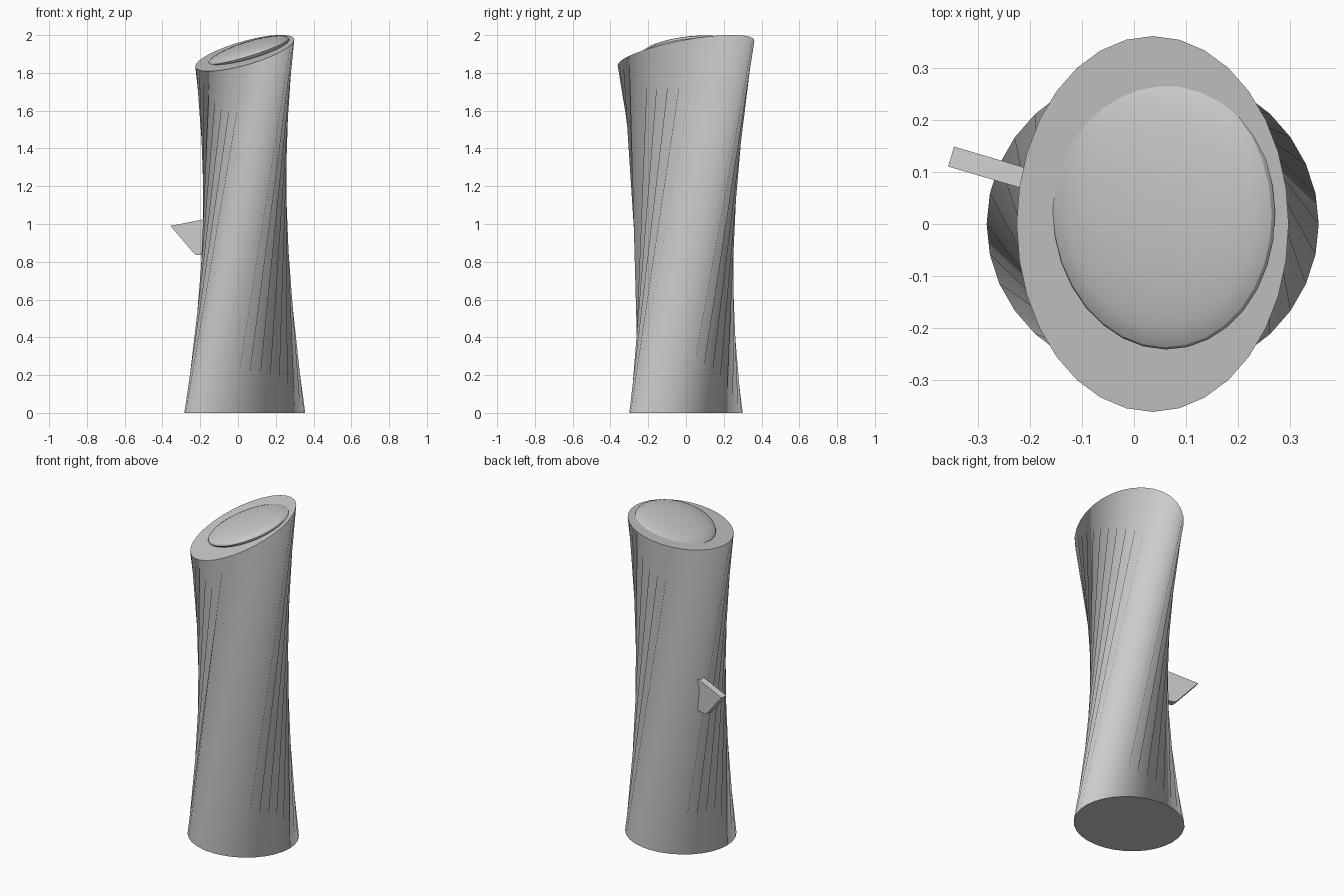
import bpy, bmesh
from math import sin, cos, tau, radians
from mathutils import Vector, Matrix

if "Cube" in bpy.data.objects:
    bpy.data.objects.remove(bpy.data.objects["Cube"])

N, TWIST = 32, 7                    # sides and twist in side steps
CX = 0.036                          # body axis offset


def cap_z(x, y):
    return 1.905 + 0.27 * (x - CX) + 0.18 * y


def finish(name, bm, smooth=True):
    bmesh.ops.recalc_face_normals(bm, faces=bm.faces[:])
    me = bpy.data.meshes.new(name)
    bm.to_mesh(me)
    bm.free()
    ob = bpy.data.objects.new(name, me)
    bpy.context.collection.objects.link(ob)
    if smooth:
        bpy.ops.object.select_all(action='DESELECT')
        ob.select_set(True)
        bpy.context.view_layer.objects.active = ob
        bpy.ops.object.shade_smooth_by_angle(angle=radians(30))
    return ob


# Twisted body: straight struts from the base ellipse to the slanted top ellipse
bm = bmesh.new()
bottom, top = [], []
for i in range(N):
    a = tau * i / N
    b = tau * (i + TWIST) / N
    bottom.append(bm.verts.new((CX + 0.32 * cos(a), 0.30 * sin(a), 0)))
    x, y = CX + 0.262 * cos(b), 0.362 * sin(b)
    top.append(bm.verts.new((x, y, cap_z(x, y))))
for i in range(N):
    j = (i + 1) % N
    bm.faces.new((bottom[i], bottom[j], top[j], top[i]))
bm.faces.new(bottom[::-1])
bm.faces.new(top)
finish("twisted_body", bm)

# Shallow domed cushion, tilted a little differently from the cap
bm = bmesh.new()
bmesh.ops.create_uvsphere(bm, u_segments=32, v_segments=16, radius=1)
center = Vector((0.057, 0.025, cap_z(0.057, 0.025)))
normal = Vector((-0.31, -0.10, 1)).normalized()
rot = Vector((0, 0, 1)).rotation_difference(normal).to_matrix().to_4x4()
bm.transform(Matrix.Translation(center) @ rot @ Matrix.Diagonal((0.225, 0.268, 0.045, 1)))
finish("top_dome", bm)

# Small wedge fin on the left side
bm = bmesh.new()
tip = Vector((-0.3525, 0.13, 0))
inward = Vector((0.142, -0.042, 0)).normalized()
side = Vector((-inward.y, inward.x, 0)) * 0.02
profile = [(0, 0.99), (0.24, 1.035), (0.24, 0.835), (0.145, 0.835), (0.13, 0.845)]
rings = [[bm.verts.new(tip + inward * u + side * s + Vector((0, 0, z))) for u, z in profile]
         for s in (-1, 1)]
for r in rings:
    bm.faces.new(r)
for i in range(len(profile)):
    j = (i + 1) % len(profile)
    bm.faces.new((rings[0][i], rings[0][j], rings[1][j], rings[1][i]))
finish("side_fin", bm, smooth=False)
